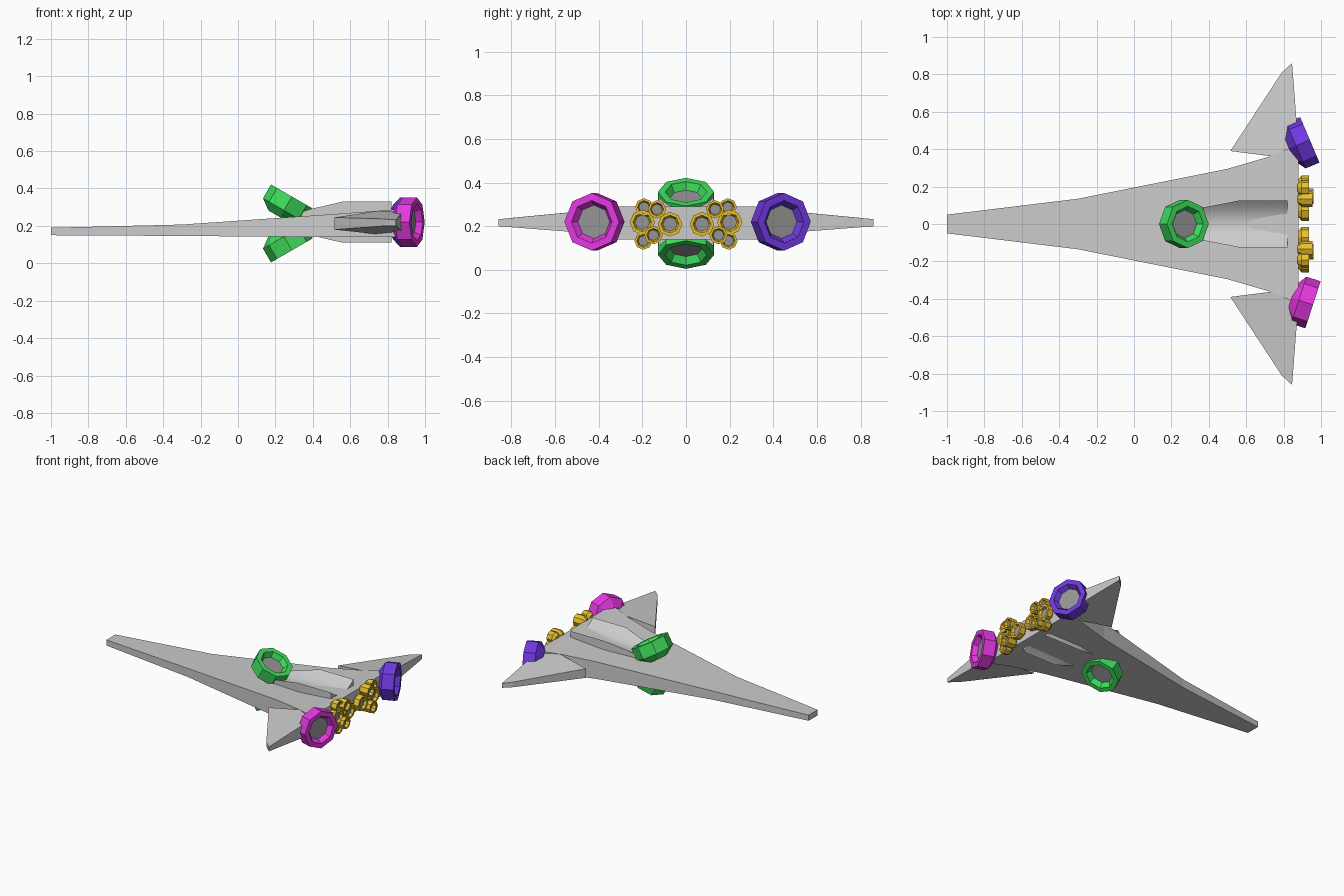
import bpy, bmesh, math
from mathutils import Vector, Matrix

if "Cube" in bpy.data.objects:
    bpy.data.objects.remove(bpy.data.objects["Cube"])


def material(name, rgb):
    m = bpy.data.materials.new(name)
    m.diffuse_color = (*rgb, 1)
    m.use_nodes = True
    m.node_tree.nodes["Principled BSDF"].inputs["Base Color"].default_value = m.diffuse_color
    return m


def loft(name, rings, mats=(), matrix=Matrix(), cap_mat=0, smooth=False):
    """Skin a list of closed rings and cap both ends."""
    bm = bmesh.new()
    vs = [[bm.verts.new(matrix @ Vector(p)) for p in r] for r in rings]
    n = len(vs[0])
    for a, b in zip(vs, vs[1:]):
        for i in range(n):
            j = (i + 1) % n
            bm.faces.new((a[i], a[j], b[j], b[i]))
    bm.faces.new(vs[0][::-1])
    bm.faces.new(vs[-1]).material_index = cap_mat
    bmesh.ops.recalc_face_normals(bm, faces=bm.faces)
    me = bpy.data.meshes.new(name)
    bm.to_mesh(me)
    bm.free()
    for m in mats:
        me.materials.append(m)
    ob = bpy.data.objects.new(name, me)
    bpy.context.collection.objects.link(ob)
    if smooth:
        bpy.context.view_layer.objects.active = ob
        ob.select_set(True)
        bpy.ops.object.shade_smooth_by_angle(angle=math.radians(30))
        ob.select_set(False)
    return ob


green = material("green", (0.05, 0.72, 0.11))
magenta = material("magenta", (0.78, 0.04, 0.76))
blue = material("blue", (0.16, 0.04, 0.74))
gold = material("gold", (0.82, 0.54, 0.03))
dark = material("dark_grey", (0.3, 0.3, 0.3))

# Main hull: x, half width, bottom, top
hull = [(-1, .05, .15, .19), (-.3, .135, .146, .207), (.5, .295, .14, .262),
        (.74, .365, .14, .28), (.84, .41, .14, .288), (.88, .40, .14, .29)]
loft("hull", [[(x, -w, b), (x, w, b), (x, w, t), (x, -w, t)]
              for x, w, b, t in hull])

# Winglets: x, y, bottom, top
wing = [(.515, .39, .18, .245), (.79, .81, .20, .237), (.845, .86, .20, .232),
        (.88, .41, .165, .275), (.75, .36, .155, .28)]
for s, side in ((1, "left"), (-1, "right")):
    loft("winglet_" + side, [[(x, s * y, b) for x, y, b, t in wing],
                             [(x, s * y, t) for x, y, b, t in wing]])

# Exhaust troughs above and below: x, half width, rim height, floor height
trough = [(.24, .07, .022, .015), (.38, .09, .068, .035),
          (.56, .125, .11, .048), (.82, .125, .11, .055)]
for s, side in ((1, "upper"), (-1, "lower")):
    rings = []
    for x, w, rim, floor in trough:
        ring = [(x, -w, .22), (x, w, .22)]
        for i in range(13):
            u = 1 - i / 6
            ring.append((x, w * u, .22 + s * (floor + (rim - floor) * u * u)))
        rings.append(ring)
    loft("exhaust_trough_" + side, rings, smooth=True)


def thruster(name, pos, axis, r, depth, mat):
    """Octagonal nozzle; pos is the centre of its open face."""
    profile = [(.55, -1.5), (1, -1), (1, 0), (.74, 0), (.58, -.4)]
    rings = [[(r * k * math.cos(i * math.pi / 4), r * k * math.sin(i * math.pi / 4),
               h * depth) for i in range(8)] for k, h in profile]
    rot = Vector(axis).to_track_quat('Z', 'Y').to_matrix().to_4x4()
    loft(name, rings, (mat, dark), Matrix.Translation(pos) @ rot, 1)


# Large thrusters at the rear corners
thruster("rear_thruster_right", (.957, -.432, .22), (.95, -.31, 0), .132, .08, magenta)
thruster("rear_thruster_left", (.94, .45, .22), (.92, .39, 0), .132, .08, blue)

# Angled thrusters above and below
for s, side in ((1, "upper"), (-1, "lower")):
    thruster("angled_thruster_" + side, (.288, 0, .213 + s * .144),
             (.5, 0, s * .866), .129, .085, green)

# Clusters of small thrusters: y, z, radius, rear x
cluster = [(.2, .218, .058, .935), (.073, .209, .056, .935), (.192, .287, .041, .935),
           (.133, .277, .042, .955), (.149, .159, .042, .96), (.195, .133, .041, .935)]
for s, side in ((1, "left"), (-1, "right")):
    for i, (y, z, r, x) in enumerate(cluster):
        thruster(f"small_thruster_{side}_{i + 1}", (x, s * y, z), (1, 0, 0),
                 r, (x - .875) / 1.5, gold)
